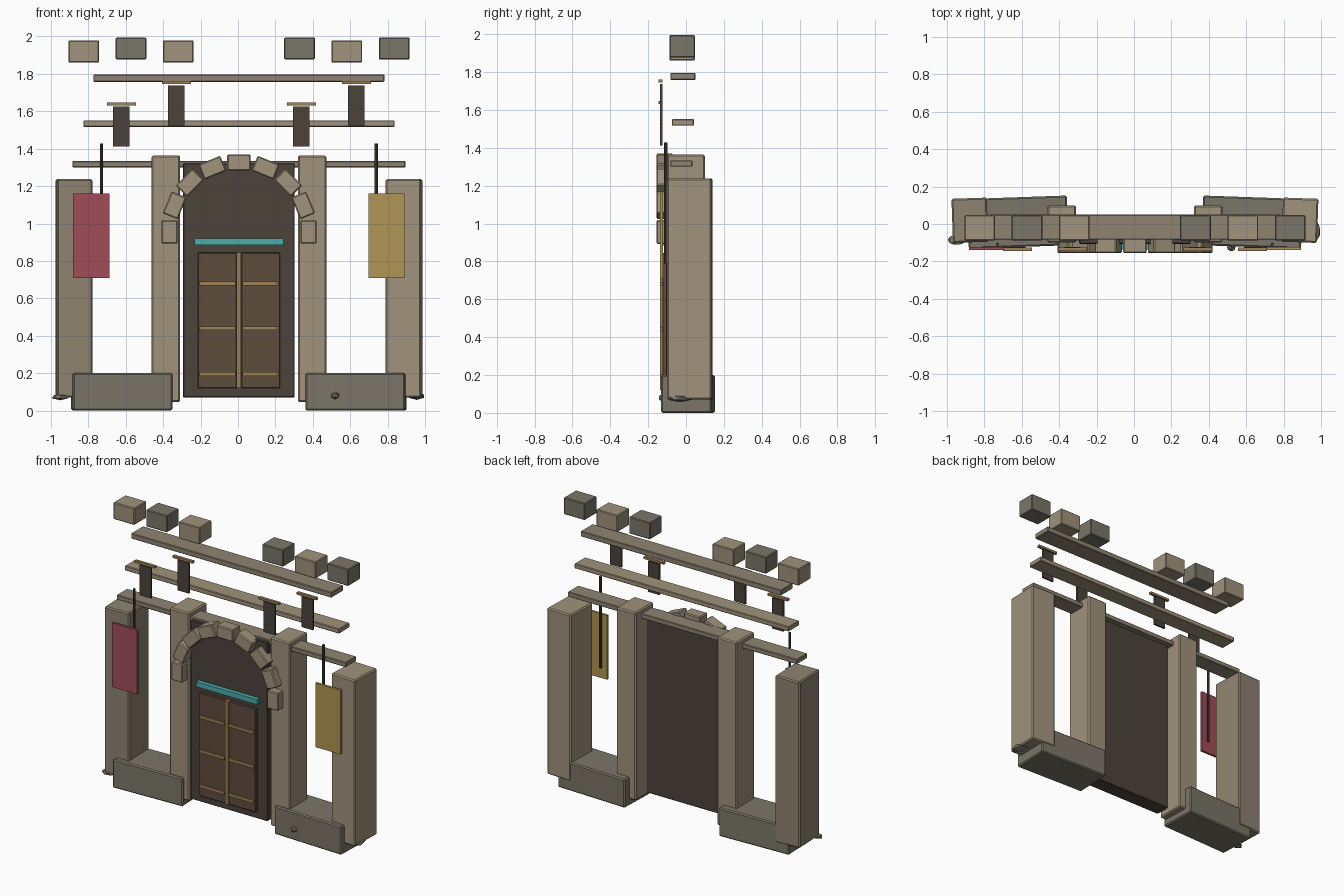
import bpy, bmesh, math
from mathutils import Matrix

if "Cube" in bpy.data.objects:
    bpy.data.objects.remove(bpy.data.objects["Cube"])

C = 0.005  # the gate sits slightly right of the overall centre


def mat(name, r, g, b):
    m = bpy.data.materials.new(name)
    m.diffuse_color = [((v / 255 + 0.055) / 1.055) ** 2.4 for v in (r, g, b)] + [1]
    m.use_nodes = True
    m.node_tree.nodes["Principled BSDF"].inputs["Base Color"].default_value = m.diffuse_color
    return m


TAN = mat("tan_stone", 160, 147, 124)
MID = mat("mid_stone", 143, 132, 113)
GREY = mat("grey_stone", 123, 118, 105)
DARK = mat("dark_recess", 76, 67, 59)
WOOD = mat("door_wood", 94, 76, 61)
TRIM = mat("trim", 158, 130, 88)
RED = mat("red_cloth", 160, 77, 88)
GOLD = mat("gold_cloth", 176, 149, 84)
TEAL = mat("teal_glow", 76, 172, 170)


def finish(name, bm, m):
    me = bpy.data.meshes.new(name)
    bm.to_mesh(me)
    bm.free()
    ob = bpy.data.objects.new(name, me)
    bpy.context.collection.objects.link(ob)
    me.materials.append(m)
    return ob


def box(name, x, y, z, m, bevel=0.0, rot=0.0, axis='Z'):
    """Box from (min, max) ranges, turned about its own centre."""
    bm = bmesh.new()
    bmesh.ops.create_cube(bm, size=1)
    bmesh.ops.scale(bm, vec=[b - a for a, b in (x, y, z)], verts=bm.verts)
    bmesh.ops.rotate(bm, matrix=Matrix.Rotation(rot, 3, axis), verts=bm.verts)
    if bevel:
        bmesh.ops.bevel(bm, geom=bm.edges[:], offset=bevel, segments=1, affect='EDGES')
    ob = finish(name, bm, m)
    ob.location = [(a + b) / 2 for a, b in (x, y, z)]
    return ob


def side_range(s, a, b):
    return tuple(sorted((C + s * a, C + s * b)))


def pebble(name, loc, size, m, rot=0.0):
    bm = bmesh.new()
    bmesh.ops.create_icosphere(bm, subdivisions=1, radius=1)
    bmesh.ops.scale(bm, vec=size, verts=bm.verts)
    bmesh.ops.rotate(bm, matrix=Matrix.Rotation(rot, 3, 'Z'), verts=bm.verts)
    finish(name, bm, m).location = loc


for s, side in ((-1, "left"), (1, "right")):
    tilt = -s * math.radians(2)
    # Masonry: plinths, outer piers, door jambs
    box(f"plinth_{side}", side_range(s, 0.36, 0.893), (-0.123, 0.143), (0.0, 0.2), GREY, 0.008, tilt)
    box(f"outer_pier_{side}", side_range(s, 0.788, 0.977), (-0.098, 0.138), (0.07, 1.237), TAN if s > 0 else MID, 0.008, tilt)
    box(f"door_jamb_{side}", side_range(s, 0.315, 0.467), (-0.1, 0.1), (0.045, 1.364), TAN, 0.008)

    # Slit windows with small caps
    for cx, top in ((0.628, 1.625 if s < 0 else 1.738), (0.334, 1.738 if s < 0 else 1.625)):
        box(f"slit_window_{side}", side_range(s, cx - 0.044, cx + 0.044), (-0.138, -0.124), (top - 0.214, top), DARK)
        box(f"slit_cap_{side}", side_range(s, cx - 0.077, cx + 0.077), (-0.145, -0.125), (top + 0.007, top + 0.023), TRIM)

    # Battlement blocks
    for i, cx in enumerate((0.324, 0.577, 0.83)):
        grey = (i % 2 == 0) if s > 0 else (i % 2 == 1)
        z = 1.877 if grey else 1.861
        box(f"battlement_{side}", side_range(s, cx - 0.082, cx + 0.082), (-0.088, 0.047), (z, z + 0.118),
            GREY if grey else TAN, 0.005)

    # Hanging banners and their poles
    box(f"banner_{side}", side_range(s, 0.692, 0.888), (-0.138, -0.122), (0.71, 1.16), GOLD if s > 0 else RED)
    bm = bmesh.new()
    bmesh.ops.create_cone(bm, cap_ends=True, segments=8, radius1=0.009, radius2=0.009, depth=0.64)
    finish(f"banner_pole_{side}", bm, DARK).location = (C + s * 0.735, -0.108, 1.108)

    # Door leaves with rails
    box(f"door_leaf_{side}", side_range(s, 0.012, 0.22), (-0.125, -0.1), (0.12, 0.845), WOOD, 0.004)
    for z in (0.195, 0.44, 0.68):
        box(f"door_rail_{side}", side_range(s, 0.018, 0.21), (-0.136, -0.12), (z - 0.01, z + 0.01), TRIM)

# Long horizontal ledges
for half, y, z, m in ((0.89, (-0.083, 0.034), (1.3, 1.334), MID),
                      (0.832, (-0.075, 0.042), (1.517, 1.551), TAN),
                      (0.778, (-0.083, 0.05), (1.758, 1.796), MID)):
    box("ledge", side_range(1, -half, half), y, z, m, 0.004)

# Dark doorway, centre strip and glowing lintel
box("doorway_recess", side_range(1, -0.298, 0.298), (-0.106, 0.0), (0.07, 1.322), DARK, 0.004)
box("door_centre_strip", side_range(1, -0.012, 0.012), (-0.136, -0.1), (0.12, 0.845), TRIM)
box("lintel_light", side_range(1, -0.237, 0.237), (-0.136, -0.1), (0.885, 0.92), TEAL)

# Arch of nine separate stones
for i in range(9):
    a = math.pi * i / 8
    cx, cz = C + 0.372 * math.cos(a), 0.955 + 0.372 * math.sin(a)
    box("arch_stone", (cx - 0.043, cx + 0.043), (-0.156, -0.07), (cz - 0.063, cz + 0.063), TAN, 0.006, -a, 'Y')

# Loose stones
pebble("rubble_left", (-0.948, -0.085, 0.073), (0.053, 0.03, 0.018), GREY)
pebble("rubble_right", (0.955, -0.03, 0.077), (0.045, 0.07, 0.02), GREY, 0.2)
pebble("rubble_front", (0.52, -0.125, 0.08), (0.025, 0.022, 0.02), GREY)
